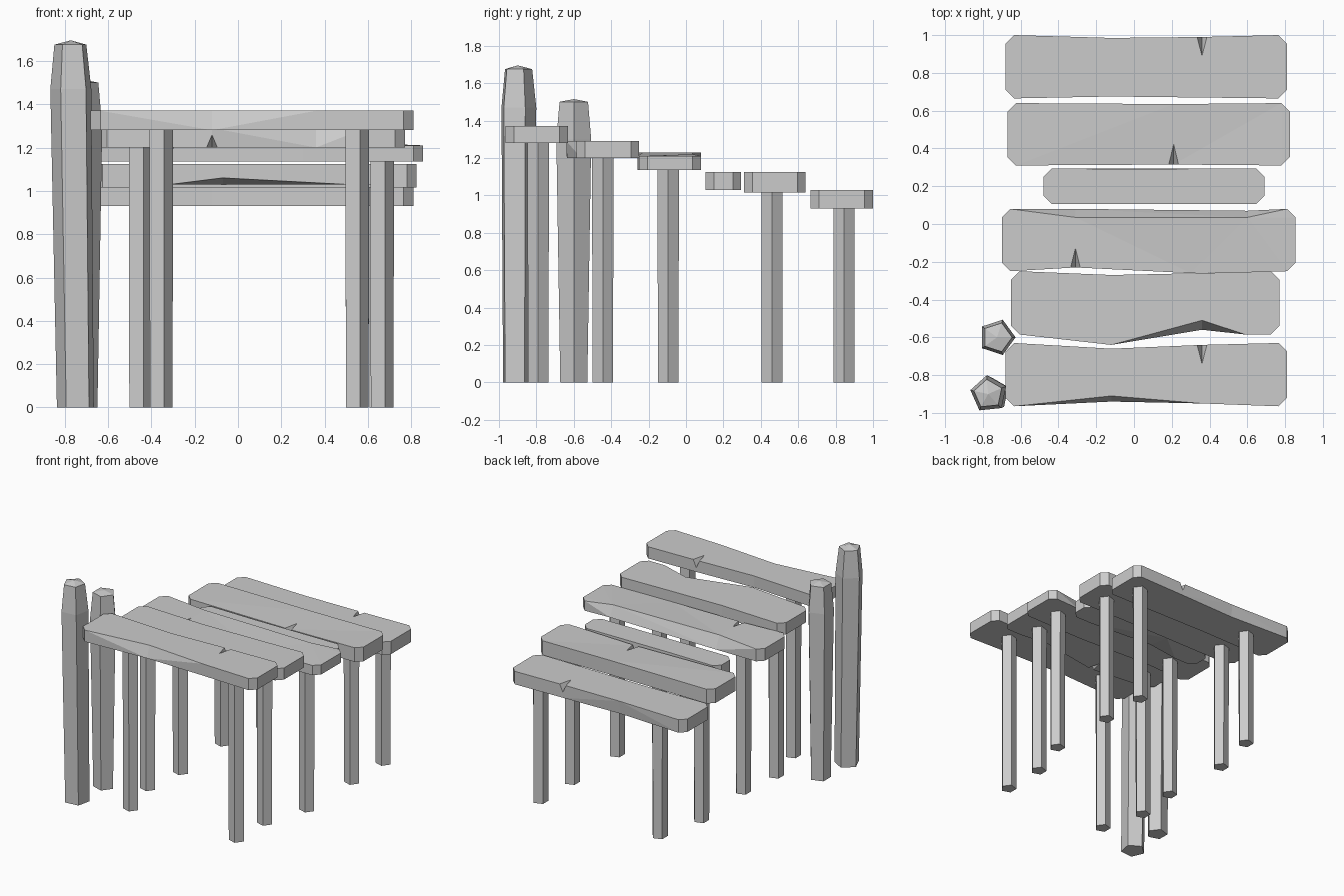
import bpy
import bmesh
from math import cos, sin, radians

cube = bpy.data.objects.get("Cube")
if cube:
    bpy.data.objects.remove(cube, do_unlink=True)

stone_grey = bpy.data.materials.new("weathered_grey")
stone_grey.use_nodes = True
colour = (0.6, 0.6, 0.6, 1)
stone_grey.diffuse_color = colour
shader = next(n for n in stone_grey.node_tree.nodes if n.type == "BSDF_PRINCIPLED")
shader.inputs["Base Color"].default_value = colour
shader.inputs["Roughness"].default_value = 0.9


def finish(name, bm):
    """Turn a bmesh into a flat shaded object."""
    bmesh.ops.recalc_face_normals(bm, faces=bm.faces)
    mesh = bpy.data.meshes.new(name)
    bm.to_mesh(mesh)
    bm.free()
    mesh.materials.append(stone_grey)
    obj = bpy.data.objects.new(name, mesh)
    bpy.context.collection.objects.link(obj)
    return obj


def loft(bm, rings, cap_top=True):
    """Skin a stack of equally long rings."""
    rows = [[bm.verts.new(point) for point in ring] for ring in rings]
    count = len(rows[0])
    for low, high in zip(rows, rows[1:]):
        for i in range(count):
            j = (i + 1) % count
            bm.faces.new((low[i], low[j], high[j], high[i]))
    bm.faces.new(rows[0])
    if cap_top:
        bm.faces.new(rows[-1])
    return rows


def pentagon(x, y, z, radius, turn=0):
    angles = [radians(turn + 72 * i) for i in range(5)]
    return [(x + radius * cos(a), y + radius * sin(a), z) for a in angles]


def plank(name, x_span, y_span, z_span, front=(), back=(), tilt=0):
    """Chamfered board; front and back hold worn edge points:
    x, lower y, upper y, lower z shift, upper z shift."""
    (left, right), (near, far) = x_span, y_span
    cut = 0.045

    def corner(x, y):
        return (x, y, y, 0, 0)

    outline = [corner(left, near + cut), corner(left + cut, near), *front,
               corner(right - cut, near), corner(right, near + cut),
               corner(right, far - cut), corner(right - cut, far), *reversed(back),
               corner(left + cut, far), corner(left, far - cut)]
    bottom = [(x, low, z_span[0] + shift) for x, low, high, shift, lift in outline]
    top = [(x, high, z_span[1] + lift + (tilt if x < -0.3 else 0))
           for x, low, high, shift, lift in outline]
    bm = bmesh.new()
    loft(bm, [bottom, top])
    bmesh.ops.triangulate(bm, faces=bm.faces)
    return finish(name, bm)


def crack(board, x, edge, surface, inward, down=-1):
    """Cut a small tapering split into the edge of a board."""
    half, depth, reach, over = 0.033, 0.07, 0.11, 0.02
    outer = edge - inward * over
    lid = surface - down * 0.005
    points = [(x - half, outer, lid), (x + half, outer, lid),
              (x, outer, surface + down * depth), (x, edge + inward * reach, lid)]
    bm = bmesh.new()
    verts = [bm.verts.new(p) for p in points]
    bmesh.ops.convex_hull(bm, input=verts)
    cutter = finish("crack_cutter", bm)
    cutter.hide_render = True
    modifier = board.modifiers.new("crack", "BOOLEAN")
    modifier.operation = "DIFFERENCE"
    modifier.solver = "EXACT"
    modifier.object = cutter
    bpy.context.view_layer.objects.active = board
    bpy.ops.object.modifier_apply(modifier=modifier.name)
    bpy.data.objects.remove(cutter, do_unlink=True)


# Step boards, from the high front to the low back
front_board = plank("front_board", (-0.68, 0.81), (-0.965, -0.63), (1.28, 1.37),
                    front=[(-0.12, -0.94, -0.91, 0, 0), (0.36, -0.95, -0.95, 0, 0)],
                    back=[(-0.12, -0.66, -0.66, 0, 0), (0.36, -0.64, -0.64, 0, 0)])
crack(front_board, 0.36, -0.64, 1.37, -1)

second_board = plank("second_board", (-0.65, 0.77), (-0.585, -0.25), (1.2, 1.29),
                     front=[(-0.12, -0.64, -0.64, 0, 0), (0.36, -0.56, -0.51, 0, 0),
                            (0.59, -0.585, -0.585, 0, 0)],
                     back=[(-0.12, -0.27, -0.27, 0, 0), (0.36, -0.26, -0.26, 0, 0)])
crack(second_board, -0.12, -0.64, 1.2, 1, down=1)

third_board = plank("third_board", (-0.7, 0.855), (-0.25, 0.08), (1.135, 1.21),
                    front=[(-0.31, -0.23, -0.23, 0, 0), (0.3, -0.26, -0.26, 0, 0)],
                    back=[(-0.31, 0.08, 0.035, 0, 0), (0.6, 0.07, 0.035, 0, 0.01)],
                    tilt=0.02)
crack(third_board, -0.31, -0.23, 1.23, 1)

short_board = plank("short_board", (-0.48, 0.69), (0.105, 0.295), (1.03, 1.125),
                    front=[(-0.31, 0.105, 0.105, 0, 0), (-0.07, 0.105, 0.105, 0.03, 0),
                           (0.5, 0.105, 0.105, 0, 0)],
                    back=[(-0.07, 0.295, 0.29, 0, 0)])

fourth_board = plank("fourth_board", (-0.67, 0.825), (0.31, 0.64), (1.015, 1.125),
                     front=[(0.21, 0.315, 0.315, 0, -0.01)],
                     back=[(0.21, 0.635, 0.635, 0, 0)])
crack(fourth_board, 0.21, 0.315, 1.115, 1)

back_board = plank("back_board", (-0.68, 0.81), (0.665, 1), (0.93, 1.03),
                   front=[(-0.12, 0.675, 0.675, 0, 0)],
                   back=[(-0.12, 0.975, 0.985, 0, 0), (0.36, 0.99, 0.99, 0, 0)])
crack(back_board, 0.36, 0.99, 1.03, -1)

# Two five-sided legs under each long board
leg_rows = {
    "front": (-0.36, 0.545, -0.79, 1.29),
    "second": (-0.455, 0.545, -0.445, 1.21),
    "third": (-0.42, 0.66, -0.095, 1.145),
    "fourth": (-0.45, 0.655, 0.46, 1.025),
    "back": (-0.365, 0.655, 0.845, 0.94),
}
for row, (right_x, left_x, y, height) in leg_rows.items():
    for side, x in (("right", right_x), ("left", left_x)):
        bm = bmesh.new()
        loft(bm, [pentagon(x, y, 0, 0.058), pentagon(x, y, height, 0.06)])
        finish(f"{row}_{side}_leg", bm)


def post(name, x, y, turn, lean, levels, tip):
    """Leaning five-sided post with a blunt pointed head."""
    bm = bmesh.new()
    rings = [pentagon(x + lean * z, y, z, radius, turn) for z, radius in levels]
    rows = loft(bm, rings, cap_top=False)
    apex = bm.verts.new((x + lean * tip, y, tip))
    head = rows[-1]
    for i in range(5):
        bm.faces.new((head[i], head[(i + 1) % 5], apex))
    finish(name, bm)


# Tall posts beside the front boards
post("tall_post", -0.748, -0.9, 24, -0.014,
     [(0, 0.09), (1.47, 0.1), (1.675, 0.078)], 1.695)
post("short_post", -0.725, -0.6, 0, 0,
     [(0, 0.076), (1.3, 0.098), (1.5, 0.08)], 1.515)
